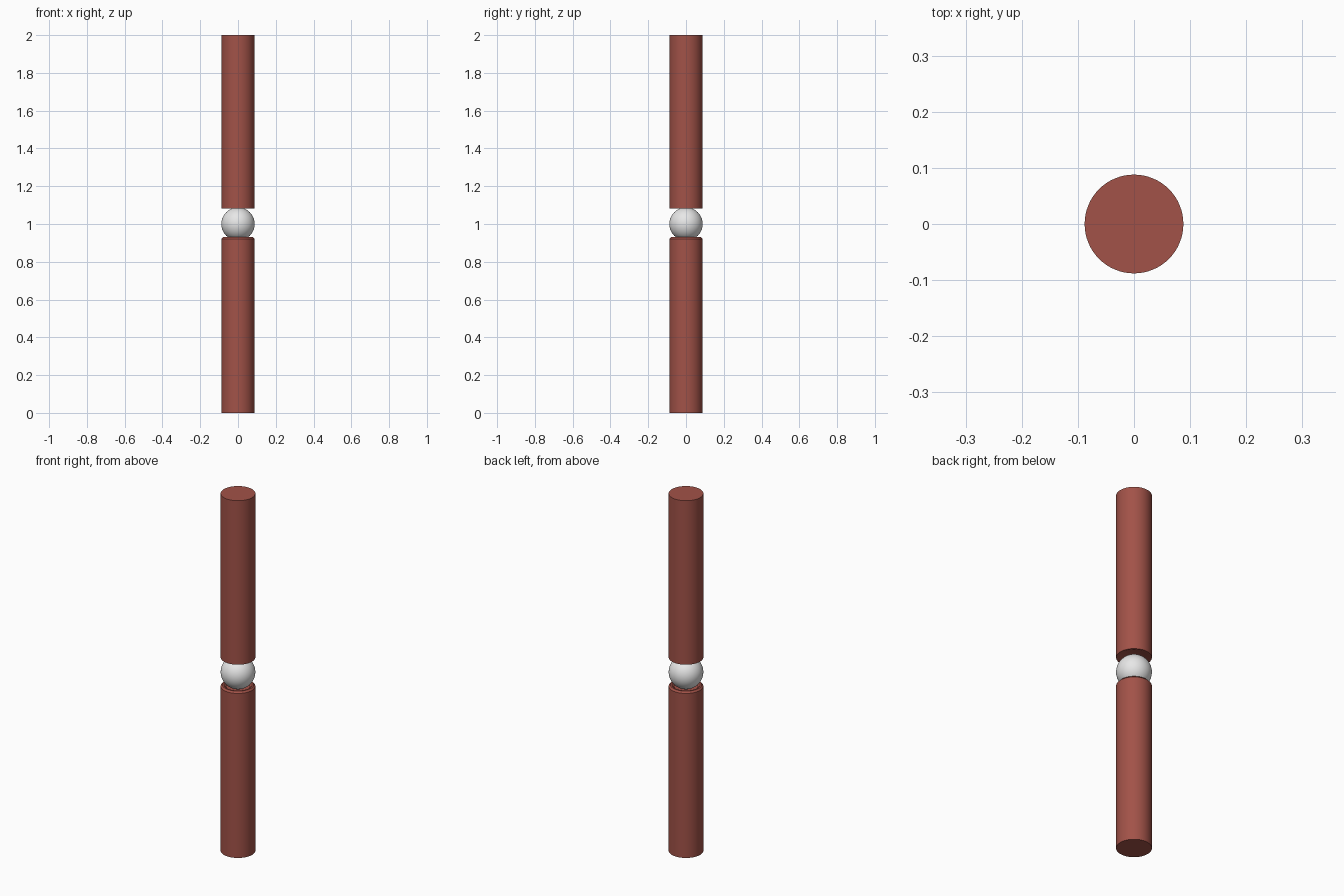
import bpy, bmesh, math

if "Cube" in bpy.data.objects:
    bpy.data.objects.remove(bpy.data.objects["Cube"])

def material(name, rgb):
    m = bpy.data.materials.new(name)
    m.diffuse_color = (*rgb, 1)
    m.use_nodes = True
    m.node_tree.nodes["Principled BSDF"].inputs["Base Color"].default_value = m.diffuse_color
    return m

red = material("brick red", (0.36, 0.085, 0.065))
white = material("light grey", (0.8, 0.8, 0.8))
R, SEG = 0.088, 64

def lathe(name, profile, mat):
    """Revolve a (radius, z) profile around the z axis."""
    bm = bmesh.new()
    vs = [bm.verts.new((r, 0, z)) for r, z in profile]
    es = [bm.edges.new(p) for p in zip(vs, vs[1:])]
    bmesh.ops.spin(bm, geom=vs + es, cent=(0, 0, 0), axis=(0, 0, 1),
                   angle=2 * math.pi, steps=SEG, use_duplicate=False)
    bmesh.ops.remove_doubles(bm, verts=bm.verts, dist=1e-5)
    bmesh.ops.recalc_face_normals(bm, faces=bm.faces)
    me = bpy.data.meshes.new(name)
    bm.to_mesh(me)
    bm.free()
    ob = bpy.data.objects.new(name, me)
    bpy.context.collection.objects.link(ob)
    me.materials.append(mat)
    bpy.context.view_layer.objects.active = ob
    ob.select_set(True)
    bpy.ops.object.shade_smooth_by_angle(angle=math.radians(35))
    ob.select_set(False)

# Rods: the facing ends are cupped around the ball
lathe("lower_rod", [(0, 0), (R, 0), (R, 0.921), (0.08, 0.93), (0.072, 0.93),
                    (0.06, 0.918), (0, 0.908)], red)
lathe("upper_rod", [(0, 2), (R, 2), (R, 1.082), (0.08, 1.082),
                    (0.06, 1.09), (0, 1.092)], red)

# Ball between the rods
N = 32
lathe("ball", [(R * math.sin(math.pi * i / N), 1 - R * math.cos(math.pi * i / N))
               for i in range(N + 1)], white)
